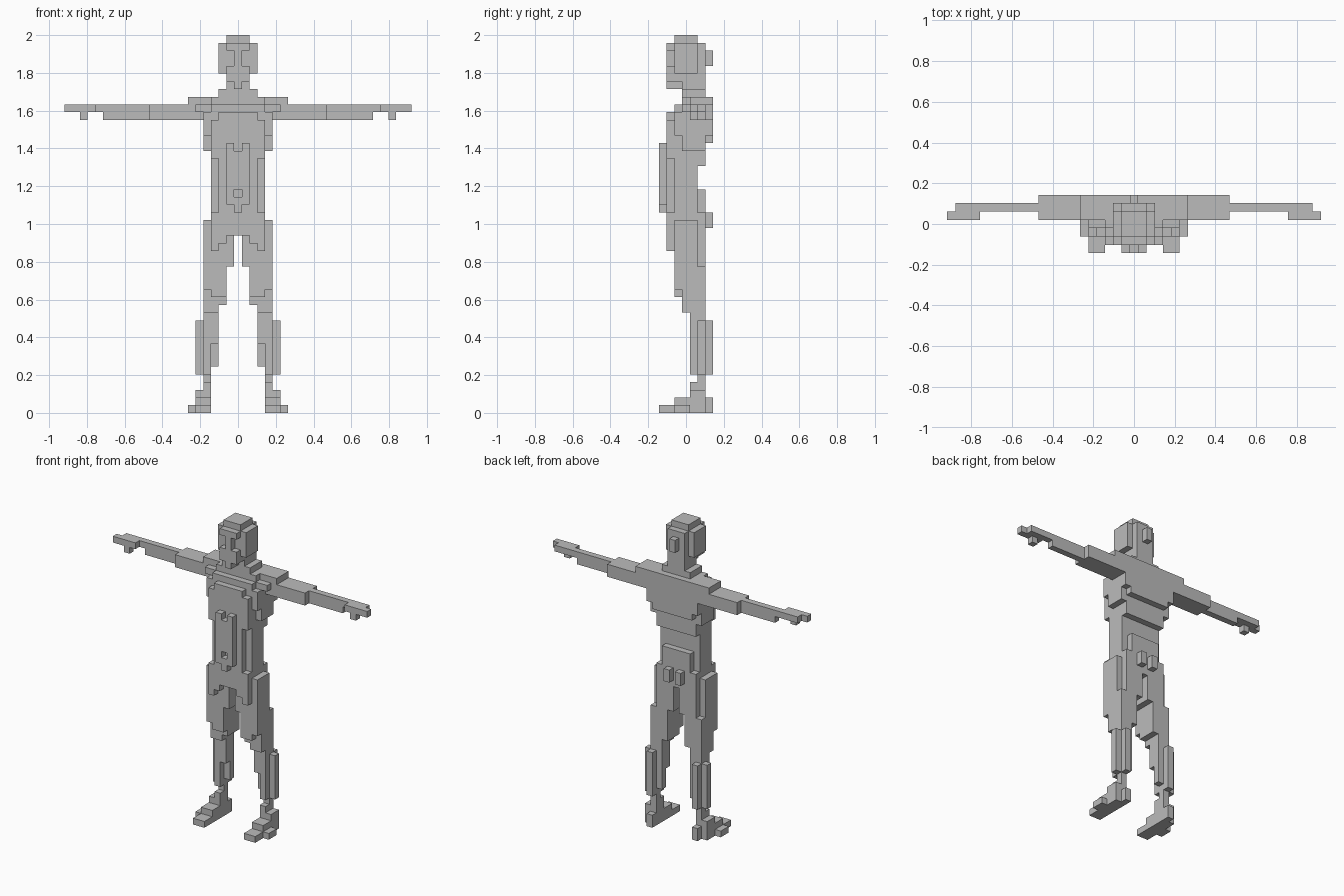
import bpy
import bmesh
from mathutils import Vector

if "Cube" in bpy.data.objects:
    bpy.data.objects.remove(bpy.data.objects["Cube"], do_unlink=True)

UNIT = 2 / 49          # edge of one block
parts = {}             # part name -> set of block cells


def span(limits):
    return range(limits[0], limits[1] + 1)


def cells(x, y, z):
    return {(i, j, k) for i in span(x) for j in span(y) for k in span(z)}


def middle(name, half, y, z):
    """Add a block run centred on x = 0."""
    parts.setdefault(name, set()).update(cells((-half, half), y, z))


def pair(name, x, y, z):
    """Add a block run to both the left and the right part."""
    for side, sign in (("left_", 1), ("right_", -1)):
        run = {(sign * i, j, k) for i, j, k in cells(x, y, z)}
        parts.setdefault(side + name, set()).update(run)


def cut(name, x, y, z):
    """Remove a mirrored block run from a central part."""
    for i, j, k in cells(x, y, z):
        parts[name] -= {(i, j, k), (-i, j, k)}


# Feet: sole, toes, heel and instep
pair("foot", x=(4, 5), y=(-3, 2), z=(0, 0))
pair("foot", x=(6, 6), y=(-1, 0), z=(0, 0))
pair("foot", x=(4, 4), y=(3, 3), z=(0, 1))
pair("foot", x=(4, 5), y=(-1, 2), z=(1, 1))
pair("foot", x=(4, 5), y=(1, 2), z=(2, 2))

# Lower legs: ankle, shin, calf and inner side
pair("lower_leg", x=(4, 4), y=(1, 2), z=(3, 3))
pair("lower_leg", x=(4, 4), y=(2, 2), z=(4, 4))
pair("lower_leg", x=(4, 4), y=(1, 3), z=(5, 11))
pair("lower_leg", x=(5, 5), y=(2, 2), z=(5, 11))
pair("lower_leg", x=(3, 3), y=(2, 2), z=(6, 8))
pair("lower_leg", x=(3, 3), y=(1, 2), z=(9, 11))
pair("lower_leg", x=(3, 4), y=(1, 2), z=(12, 12))

# Thighs: knee, body, front muscle and top
pair("thigh", x=(3, 4), y=(0, 2), z=(13, 13))
pair("thigh", x=(2, 4), y=(0, 2), z=(14, 18))
pair("thigh", x=(2, 3), y=(-1, -1), z=(15, 15))
pair("thigh", x=(2, 4), y=(-1, -1), z=(16, 18))
pair("thigh", x=(1, 4), y=(-1, 1), z=(19, 22))
pair("thigh", x=(1, 3), y=(2, 2), z=(19, 22))
pair("thigh", x=(4, 4), y=(-1, 1), z=(23, 24))

# Pelvis and buttocks
middle("pelvis", 3, y=(-2, 1), z=(23, 25))
middle("pelvis", 3, y=(2, 2), z=(23, 25))
middle("pelvis", 2, y=(2, 2), z=(26, 28))
pair("hip_front", x=(3, 3), y=(-2, -2), z=(21, 22))
pair("hip_front", x=(2, 2), y=(-2, -2), z=(22, 22))
pair("buttock", x=(1, 1), y=(3, 3), z=(24, 25))

# Torso: waist, front plate with side slots, and upper back
middle("torso", 3, y=(-2, 1), z=(26, 37))
middle("torso", 2, y=(-2, 1), z=(38, 38))
middle("torso", 3, y=(-1, 2), z=(38, 38))
middle("torso", 3, y=(2, 2), z=(32, 38))
middle("torso", 3, y=(3, 3), z=(35, 35))
middle("torso", 4, y=(3, 3), z=(36, 38))
middle("torso", 4, y=(0, 2), z=(34, 38))
middle("torso", 4, y=(-1, -1), z=(36, 38))
cut("torso", x=(3, 3), y=(-2, -2), z=(26, 32))

# Belly strips with navel and notch
middle("belly", 1, y=(-3, -3), z=(27, 34))
middle("belly", 0, y=(-3, -3), z=(26, 26))
cut("belly", x=(0, 0), y=(-3, -3), z=(34, 34))
cut("belly", x=(0, 0), y=(-3, -3), z=(28, 28))

# Shoulders and collar
middle("shoulders", 3, y=(-1, 3), z=(39, 39))
middle("shoulders", 5, y=(0, 3), z=(39, 39))
middle("shoulders", 6, y=(1, 3), z=(40, 40))
middle("shoulders", 3, y=(0, 0), z=(40, 40))

# Arms: upper arm, forearm, palm and thumb
pair("upper_arm", x=(5, 11), y=(1, 3), z=(38, 39))
pair("forearm", x=(12, 17), y=(2, 2), z=(38, 39))
pair("hand", x=(18, 21), y=(2, 2), z=(39, 39))
pair("hand", x=(19, 22), y=(1, 1), z=(39, 39))
pair("hand", x=(20, 20), y=(1, 1), z=(38, 38))

# Neck
middle("neck", 2, y=(0, 2), z=(41, 41))
middle("neck", 1, y=(0, 2), z=(42, 43))

# Head: skull, crown, face with eye hollows, chin and back knob
middle("head", 2, y=(-1, 1), z=(44, 47))
middle("head", 1, y=(-1, 1), z=(48, 48))
middle("head", 1, y=(2, 2), z=(44, 47))
middle("head", 0, y=(3, 3), z=(45, 46))
middle("head", 1, y=(-2, -2), z=(43, 47))
middle("head", 1, y=(-1, -1), z=(43, 43))
middle("head", 0, y=(-2, -1), z=(42, 42))
cut("head", x=(1, 1), y=(-2, -2), z=(45, 46))

# One grey for the whole figure
grey = bpy.data.materials.new("plain_grey")
grey.use_nodes = True
colour = (0.5, 0.5, 0.5, 1)
grey.diffuse_color = colour
grey.node_tree.nodes["Principled BSDF"].inputs["Base Color"].default_value = colour

solid = set().union(*parts.values())


def build(name, blocks):
    """Skin the exposed block sides and merge the flat areas."""
    bm = bmesh.new()
    for cell in sorted(blocks):
        centre = Vector(cell) + Vector((0, 0, 0.5))
        for axis in range(3):
            for sign in (-1, 1):
                out = Vector((0, 0, 0))
                out[axis] = sign
                if tuple(int(c + d) for c, d in zip(cell, out)) in solid:
                    continue
                a, b = Vector((0, 0, 0)), Vector((0, 0, 0))
                a[(axis + 1) % 3] = 0.5
                b[(axis + 2) % 3] = 0.5 * sign
                mid = centre + out / 2
                corners = (mid - a - b, mid + a - b, mid + a + b, mid - a + b)
                bm.faces.new([bm.verts.new(p * UNIT) for p in corners])
    bmesh.ops.remove_doubles(bm, verts=bm.verts[:], dist=UNIT / 100)
    bmesh.ops.dissolve_limit(bm, angle_limit=0.01,
                             verts=bm.verts[:], edges=bm.edges[:])
    mesh = bpy.data.meshes.new(name)
    bm.to_mesh(mesh)
    bm.free()
    mesh.materials.append(grey)
    bpy.context.collection.objects.link(bpy.data.objects.new(name, mesh))


for part_name, part_blocks in parts.items():
    build(part_name, part_blocks)
